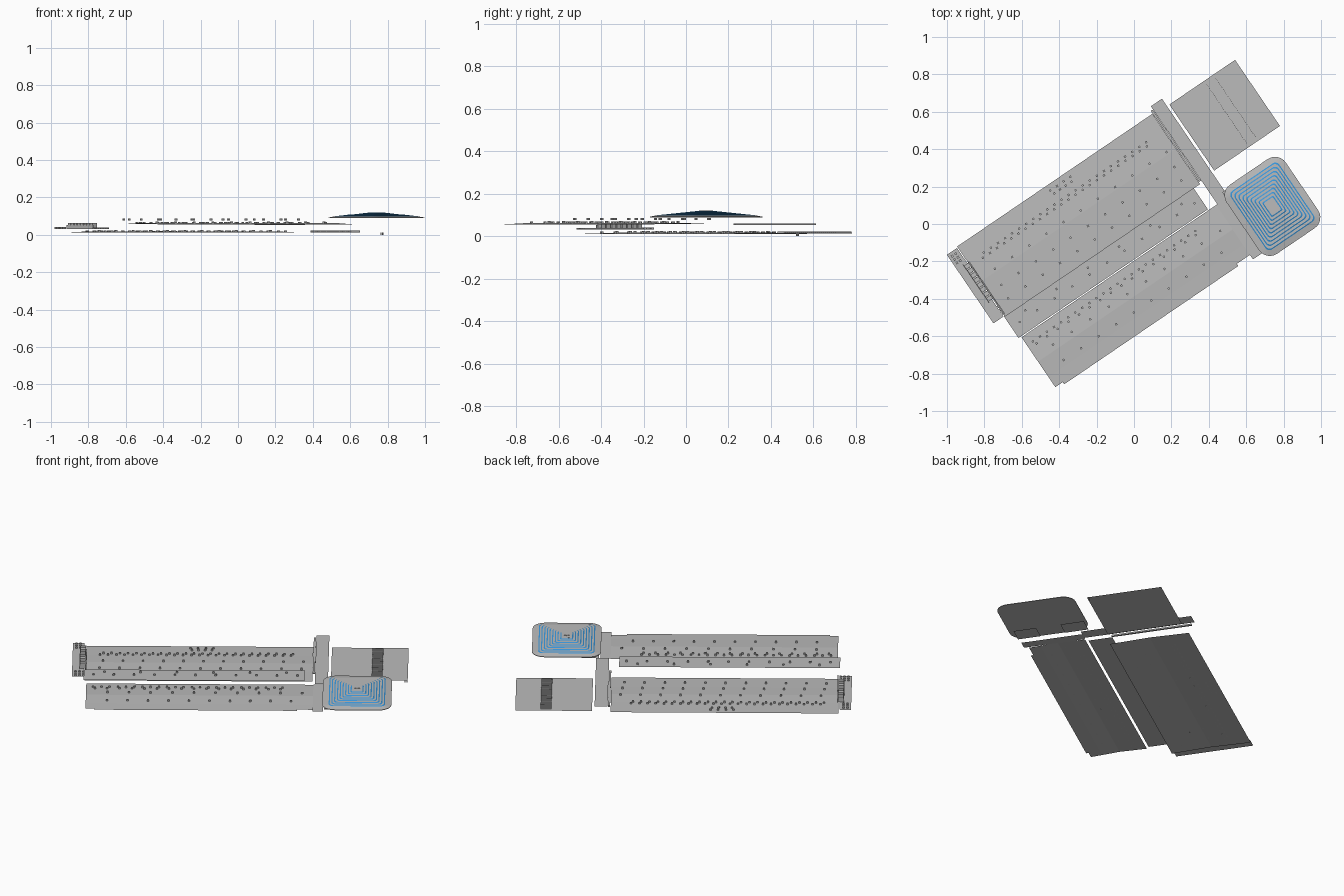
import bpy, bmesh, math
from mathutils import Matrix

if "Cube" in bpy.data.objects:
    bpy.data.objects.remove(bpy.data.objects["Cube"])

# The whole site is laid out on axes u (length) and v (width), turned 34.2 degrees
TURN = Matrix.Rotation(math.radians(34.2), 4, 'Z')


def material(name, rgb):
    m = bpy.data.materials.new(name)
    m.diffuse_color = (*rgb, 1)
    m.use_nodes = True
    m.node_tree.nodes["Principled BSDF"].inputs["Base Color"].default_value = m.diffuse_color
    return m


GREY = material("roof grey", (0.5, 0.5, 0.5))
BLUE = material("skylight blue", (0.04, 0.31, 0.72))


def finish(name, bm):
    bm.transform(TURN)
    me = bpy.data.meshes.new(name)
    bm.to_mesh(me)
    bm.free()
    me.materials.append(GREY)
    me.materials.append(BLUE)
    ob = bpy.data.objects.new(name, me)
    bpy.context.collection.objects.link(ob)
    return ob


def sheet(name, u0, u1, profile):
    """Thin roof sheet: (v, z) profile swept along u, normals up."""
    bm = bmesh.new()
    a = [bm.verts.new((u0, v, z)) for v, z in profile]
    b = [bm.verts.new((u1, v, z)) for v, z in profile]
    for i in range(len(profile) - 1):
        bm.faces.new((a[i], b[i], b[i + 1], a[i + 1]))
    finish(name, bm)


def height(profile, v):
    for (v0, z0), (v1, z1) in zip(profile, profile[1:]):
        if v0 <= v <= v1:
            return z0 + (z1 - z0) * (v - v0) / (v1 - v0)
    return profile[-1][1]


def boxes(name, items):
    """Items are (u, v, base z, size u, size v, height)."""
    bm = bmesh.new()
    for u, v, z, su, sv, h in items:
        bmesh.ops.create_cube(bm, size=1, matrix=Matrix.Translation((u, v, z + h / 2))
                              @ Matrix.Diagonal((su, sv, h, 1)))
    finish(name, bm)


def row(profile, v, u0, u1, n, size=0.011, h=0.009):
    z = height(profile, v)
    return [(u0 + (u1 - u0) * i / (n - 1), v, z, size, size, h) for i in range(n)]


# Roof sheets
NORTH = [(-0.022, 0.011), (0.10, 0.014), (0.205, 0.017), (0.31, 0.014), (0.432, 0.011)]
MIDDLE = [(-0.157, 0.077), (-0.02, 0.077)]
SOUTH = [(-0.499, 0.055), (-0.42, 0.058), (-0.32, 0.063), (-0.163, 0.058)]
sheet("north_roof", -0.85, 0.412, NORTH)
sheet("middle_roof", -0.853, 0.371, MIDDLE)
sheet("south_roof", -0.79, 0.335, SOUTH)
sheet("south_roof_west_end", -0.838, -0.79, [(-0.485, 0.0555)] + SOUTH[1:])
sheet("south_roof_east_end", 0.335, 0.42, [(-0.485, 0.0555)] + SOUTH[1:])
sheet("cross_roof", 0.428, 0.50, [(-0.165, 0.064), (0.47, 0.064)])
sheet("cross_roof_south", 0.42, 0.477, [(-0.514, 0.060), (-0.163, 0.060)])
sheet("east_roof", 0.515, 0.94, [(-0.005, 0.013), (0.422, 0.013)])
sheet("west_deck", -0.92, -0.855, [(-0.017, 0.031), (0.426, 0.031)])
boxes("cross_roof_fascia", [(0.42, 0.22, 0.052, 0.012, 0.46, 0.008)])

# Rooftop vents
vents = row(NORTH, 0.305, -0.77, 0.29, 24) + row(NORTH, 0.325, -0.75, 0.30, 24)
vents += row(NORTH, 0.40, -0.27, -0.14, 4) + row(NORTH, 0.375, -0.26, -0.15, 4)
vents += row(NORTH, 0.22, -0.75, 0.36, 11) + row(NORTH, 0.13, -0.77, 0.35, 11)
vents += row(NORTH, 0.05, -0.78, 0.34, 11)
boxes("north_vents", vents)
boxes("middle_vents", row(MIDDLE, -0.09, -0.80, 0.33, 11) + row(MIDDLE, -0.055, -0.74, 0.27, 6))
vents = row(SOUTH, -0.215, -0.80, 0.25, 24) + row(SOUTH, -0.235, -0.79, 0.24, 16)
vents += row(SOUTH, -0.29, -0.72, 0.36, 10) + row(SOUTH, -0.39, -0.72, 0.30, 10)
boxes("south_vents", vents)

# Louvre bank on the east roof
N = 34
boxes("louvre_bank", [(0.77, 0.208, 0.013, 0.06, 0.386, 0.004)]
      + [(0.77, 0.021 + 0.374 * i / (N - 1), 0.017, 0.06, 0.006, 0.005) for i in range(N)])
boxes("corner_stubs", [(0.925 + 0.012 * i, 0.002, 0.0, 0.005, 0.004, 0.012) for i in range(2)])

# Plant machinery on the west deck
plant = [(-0.862, 0.105 + 0.03 * i, 0.031, 0.03, 0.023, 0.032) for i in range(8)]
plant += [(-0.843, 0.16, 0.031, 0.006, 0.34, 0.008), (-0.878, 0.21, 0.031, 0.004, 0.25, 0.022)]
plant += [(-0.90 + 0.022 * (i % 3), 0.0 + 0.022 * (i // 3), 0.031, 0.012, 0.013, 0.008) for i in range(9)]
plant += [(-0.90 + 0.022 * (i % 2), 0.36 + 0.022 * (i // 2), 0.031, 0.012, 0.013, 0.01) for i in range(6)]
boxes("plant_units", plant)

# Pavilion: rounded hipped roof with stepped skylight rings
CU, CV = 0.665, -0.338


def rounded_loop(bm, hu, hv, r, z, seg=6):
    pts = []
    for q, (su, sv) in enumerate(((1, 1), (-1, 1), (-1, -1), (1, -1))):
        for k in range(seg + 1):
            a = math.pi / 2 * (q + k / seg)
            pts.append(bm.verts.new((CU + su * (hu - r) + r * math.cos(a),
                                     CV + sv * (hv - r) + r * math.sin(a), z)))
    return pts


bm = bmesh.new()
levels = [(0.191, 0.2235, 0.07, 0.089, 0), (0.191, 0.2235, 0.07, 0.092, 0),
          (0.156, 0.189, 0.025, 0.098, 0)]
for i in range(9):
    hu, hv, r, z = 0.156 - 0.015 * i, 0.189 - 0.0178 * i, 0.025 - 0.0022 * i, 0.098 + 0.0023 * i
    levels.append((hu - 0.006, hv - 0.006, r, z + 0.0023, 1))    # blue riser
    levels.append((hu - 0.015, hv - 0.0178, r - 0.002, z + 0.0023, 0))  # grey tread
prev = first = rounded_loop(bm, *levels[0][:4])
for hu, hv, r, z, mat in levels[1:]:
    loop = rounded_loop(bm, hu, hv, r, z)
    for i in range(len(loop)):
        j = (i + 1) % len(loop)
        bm.faces.new((prev[i], prev[j], loop[j], loop[i])).material_index = mat
    prev = loop
bm.faces.new(prev)
bm.faces.new(first[::-1])
finish("pavilion_roof", bm)
boxes("pavilion_crown", [(CU - 0.009 + 0.018 * (i % 2), CV - 0.024 + 0.016 * (i // 2), 0.117, 0.012, 0.011, 0.003)
                         for i in range(8)])
# Low plates under the pavilion where it meets the halls
for k, (v0, v1) in enumerate(((-0.53, -0.40), (-0.26, -0.125))):
    sheet(f"pavilion_link_{k + 1}", 0.485, 0.58, [(v0, 0.08), (v1, 0.08)])
